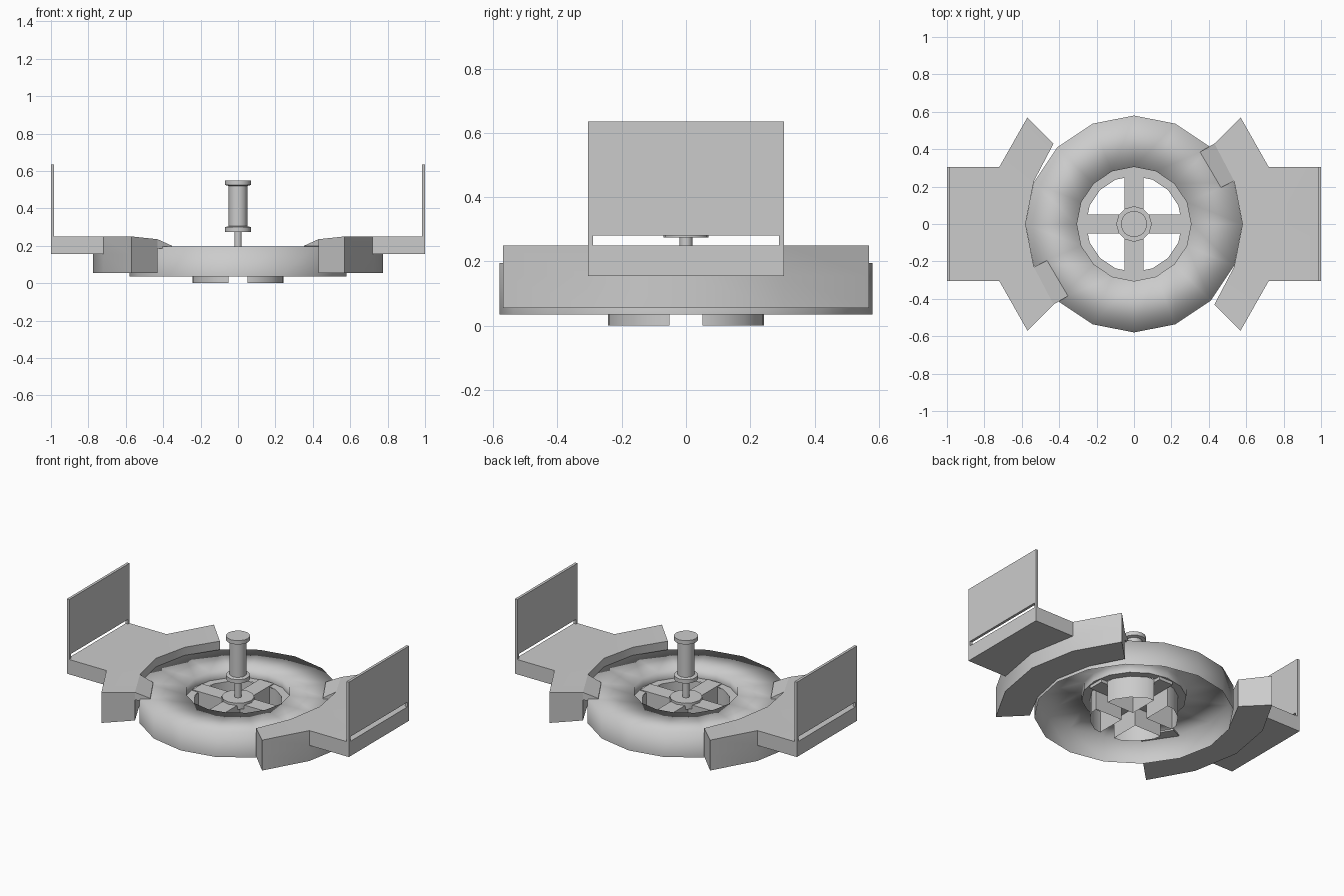
import bpy, bmesh, math

if "Cube" in bpy.data.objects:
    bpy.data.objects.remove(bpy.data.objects["Cube"])

grey = bpy.data.materials.new("light_grey")
grey.diffuse_color = (0.6, 0.6, 0.6, 1)
grey.use_nodes = True
grey.node_tree.nodes["Principled BSDF"].inputs["Base Color"].default_value = grey.diffuse_color


def finish(name, bm, angle=35):
    bmesh.ops.recalc_face_normals(bm, faces=bm.faces)
    me = bpy.data.meshes.new(name)
    bm.to_mesh(me)
    bm.free()
    ob = bpy.data.objects.new(name, me)
    bpy.context.collection.objects.link(ob)
    me.materials.append(grey)
    bpy.ops.object.select_all(action='DESELECT')
    ob.select_set(True)
    bpy.context.view_layer.objects.active = ob
    bpy.ops.object.shade_smooth_by_angle(angle=math.radians(angle))
    return ob


def lathe(name, profile, sides, angle=35):
    """Turn (radius, height) points around the z axis; radius 0 closes it."""
    bm = bmesh.new()
    rings = []
    for r, z in profile:
        n = sides if r > 0 else 1
        rings.append([bm.verts.new((r * math.cos(2 * math.pi * i / sides),
                                    r * math.sin(2 * math.pi * i / sides), z))
                      for i in range(n)])
    for a, b in zip(rings, rings[1:]):
        for i in range(sides):
            j = (i + 1) % sides
            q = [a[i % len(a)], a[j % len(a)], b[j % len(b)], b[i % len(b)]]
            bm.faces.new(list(dict.fromkeys(q)))
    return finish(name, bm, angle)


def box(name, x0, x1, y0, y1, z0, z1):
    bm = bmesh.new()
    bmesh.ops.create_cube(bm, size=1)
    for v in bm.verts:
        v.co = (x1 if v.co.x > 0 else x0, y1 if v.co.y > 0 else y0,
                z1 if v.co.z > 0 else z0)
    return finish(name, bm)


# Round body: hollow underneath, soft outer shoulder
lathe("ring_body", [(0.58, 0.035), (0.58, 0.195), (0.305, 0.195), (0.305, 0.14)], 16, 100)
lathe("inner_flange", [(0.305, 0.14), (0.257, 0.14)], 16)

# Cross spokes and hub
box("spoke_x", -0.29, 0.29, -0.05, 0.05, 0.12, 0.145)
box("spoke_y", -0.05, 0.05, -0.29, 0.29, 0.12, 0.146)
lathe("hub", [(0, 0.12), (0.095, 0.12), (0.095, 0.16), (0, 0.16)], 12)

# Central post: thin stem, lower collar, barrel, cap
lathe("post", [(0, 0.15), (0.02, 0.15), (0.02, 0.275), (0.07, 0.275), (0.07, 0.30),
               (0.05, 0.305), (0.05, 0.52), (0.07, 0.525), (0.07, 0.55), (0, 0.55)], 16)

# Four open quarter-round ducts below the plate
for k in range(4):
    bm = bmesh.new()
    pts = [(0.052, 0.052), (0.243, 0.052), (0.238, 0.1), (0.182, 0.182),
           (0.1, 0.238), (0.052, 0.243)]
    c, s = round(math.cos(k * math.pi / 2)), round(math.sin(k * math.pi / 2))
    low, high = [[bm.verts.new((x * c - y * s, x * s + y * c, z)) for x, y in pts]
                 for z in (0, 0.14)]
    for i in range(len(pts)):
        j = (i + 1) % len(pts)
        bm.faces.new((low[i], low[j], high[j], high[i]))
    finish("duct", bm, 50)


def arm(name):
    bm = bmesh.new()
    V = lambda *p: bm.verts.new(p)
    # y-stations: inner x, y, height, outer top x, y, lower bulge x
    st = [(0.43, -0.43, 0.235, 0.57, -0.57, 0.57),
          (0.535, -0.23, 0.245, 0.72, -0.305, 0.72),
          (0.58, 0.0, 0.25, 0.72, 0.0, 0.775),
          (0.535, 0.23, 0.245, 0.72, 0.305, 0.72),
          (0.43, 0.43, 0.235, 0.57, 0.57, 0.57)]
    it = [V(a, b, z) for a, b, z, c, d, e in st]
    ib = [V(a, b, 0.055) for a, b, z, c, d, e in st]
    ot = [V(c, d, 0.25) for a, b, z, c, d, e in st]
    om = [V(e, d, 0.155) for a, b, z, c, d, e in st]
    ob = [V(e, d, 0.055) for a, b, z, c, d, e in st]
    F = bm.faces.new
    for i in range(4):
        j = i + 1
        F((it[i], ot[i], ot[j], it[j]))
        F((ib[i], ib[j], ob[j], ob[i]))
        F((it[i], it[j], ib[j], ib[i]))
        F((om[i], om[j], ob[j], ob[i]))
        if i in (0, 3):
            F((ot[i], ot[j], om[j], om[i]))
    for i in (0, 4):
        F((it[i], ot[i], om[i], ob[i], ib[i]))
    # flat shelf reaching outwards
    et = [V(1.0, st[i][4], 0.25) for i in (1, 2, 3)]
    eb = [V(1.0, st[i][4], 0.155) for i in (1, 2, 3)]
    for k in (0, 1):
        F((ot[k + 1], et[k], et[k + 1], ot[k + 2]))
        F((om[k + 1], om[k + 2], eb[k + 1], eb[k]))
        F((et[k], eb[k], eb[k + 1], et[k + 1]))
    for k in (0, 2):
        F((ot[k + 1], et[k], eb[k], om[k + 1]))
    return finish(name, bm, 60)


def ramp(name):
    bm = bmesh.new()
    pts = [(0.43, 0.43, 0.235), (0.353, 0.385, 0.2), (0.465, 0.195, 0.2), (0.535, 0.23, 0.245)]
    top = [bm.verts.new(p) for p in pts]
    bot = [bm.verts.new((x, y, 0.185)) for x, y, z in pts]
    bm.faces.new(top)
    bm.faces.new(bot[::-1])
    for i in range(4):
        j = (i + 1) % 4
        bm.faces.new((top[i], bot[i], bot[j], top[j]))
    return finish(name, bm)


# Clasping arms with upright panels, one per side by a half turn
for side, turn in (("right", 0), ("left", math.pi)):
    parts = [arm(side + "_arm"), ramp(side + "_ramp"),
             box(side + "_panel", 0.983, 1.0, -0.305, 0.305, 0.28, 0.635)]
    for y in (-0.305, 0.29):
        parts.append(box(side + "_panel_leg", 0.983, 1.0, y, y + 0.015, 0.24, 0.285))
    for p in parts:
        p.rotation_euler.z = turn
